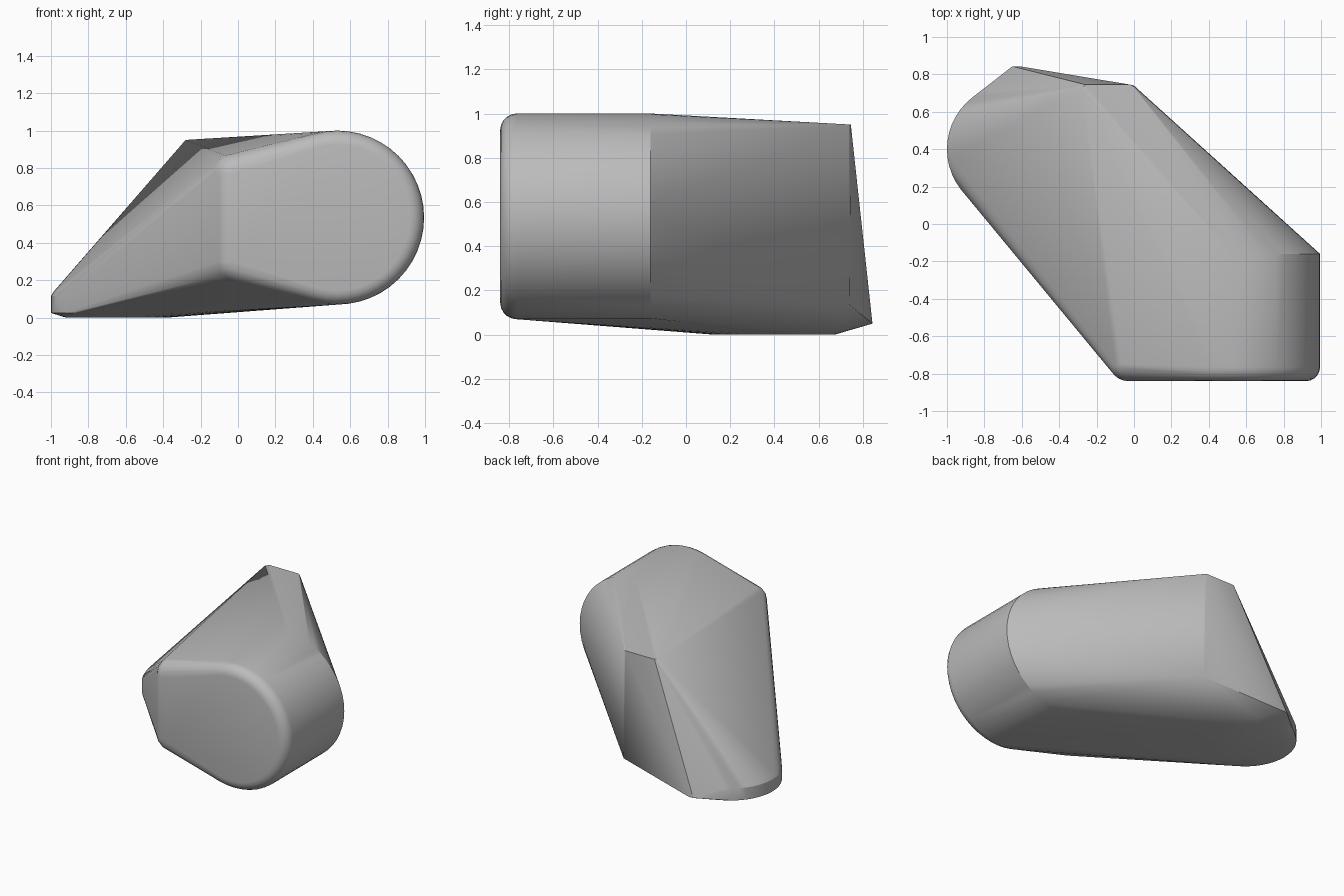
import bpy, bmesh
from math import sin, cos, pi, radians
from mathutils import Vector

old = bpy.data.objects.get("Cube")
if old:
    bpy.data.objects.remove(old, do_unlink=True)

grey = bpy.data.materials.new("plain grey")
grey.use_nodes = True
colour = (0.5, 0.5, 0.5, 1)
grey.diffuse_color = colour
grey.node_tree.nodes["Principled BSDF"].inputs["Base Color"].default_value = colour


def ring(centre, radius, axis, count=48):
    """Points of a circle about the y or z axis."""
    c = Vector(centre)
    for i in range(count):
        a = 2 * pi * i / count
        u, v = radius * cos(a), radius * sin(a)
        yield c + (Vector((u, 0, v)) if axis == "y" else Vector((u, v, 0)))


def ball(centre, radius):
    """Points of a small sphere, for a rounded corner."""
    for i in range(9):
        t = pi * i / 8
        x, y, z = centre
        yield from ring((x, y, z + radius * cos(t)), radius * sin(t), "z", 24)


points = []

# Drum end: sharp rear rim, rounded front rim
drum_x, drum_z, drum_r, bevel = 0.53, 0.535, 0.465, 0.075
points += ring((drum_x, -0.16, drum_z), drum_r, "y")
for i in range(6):
    a = pi / 2 * i / 5
    y = -0.84 + bevel * (1 - cos(a))
    points += ring((drum_x, y, drum_z), drum_r - bevel * (1 - sin(a)), "y")

# Rounded upright corner at the front
for z in (0.30, 0.77):
    points += ball((-0.03, -0.735, z), 0.105)

# Low round foot with chamfered rims
for z, r in ((0, 0.27), (0.025, 0.35), (0.115, 0.35), (0.14, 0.335)):
    points += ring((-0.65, 0.4, z), r, "z")

# Back wall corners
points += [Vector(p) for p in (
    (-0.28, 0.72, 0.95), (-0.26, 0.745, 0.95), (-0.02, 0.745, 0.95),
    (0, 0.735, 0.945), (0, 0.74, 0.135),
    (-0.65, 0.843, 0.05), (-0.61, 0.843, 0.05))]

# Wrap one convex skin around every part
bm = bmesh.new()
for p in points:
    bm.verts.new(p)
bmesh.ops.remove_doubles(bm, verts=bm.verts[:], dist=0.0005)
bmesh.ops.convex_hull(bm, input=bm.verts[:], use_existing_faces=False)
bmesh.ops.delete(bm, geom=[v for v in bm.verts if not v.link_faces], context="VERTS")
bmesh.ops.dissolve_limit(bm, angle_limit=radians(0.5), verts=bm.verts[:], edges=bm.edges[:])
bmesh.ops.recalc_face_normals(bm, faces=bm.faces[:])
mesh = bpy.data.meshes.new("wedge_body")
bm.to_mesh(mesh)
bm.free()
mesh.materials.append(grey)
body = bpy.data.objects.new("wedge_body", mesh)
bpy.context.collection.objects.link(body)

# Smooth rounds, crisp ridges
bpy.ops.object.select_all(action="DESELECT")
body.select_set(True)
bpy.context.view_layer.objects.active = body
bpy.ops.object.shade_smooth_by_angle(angle=radians(25))
